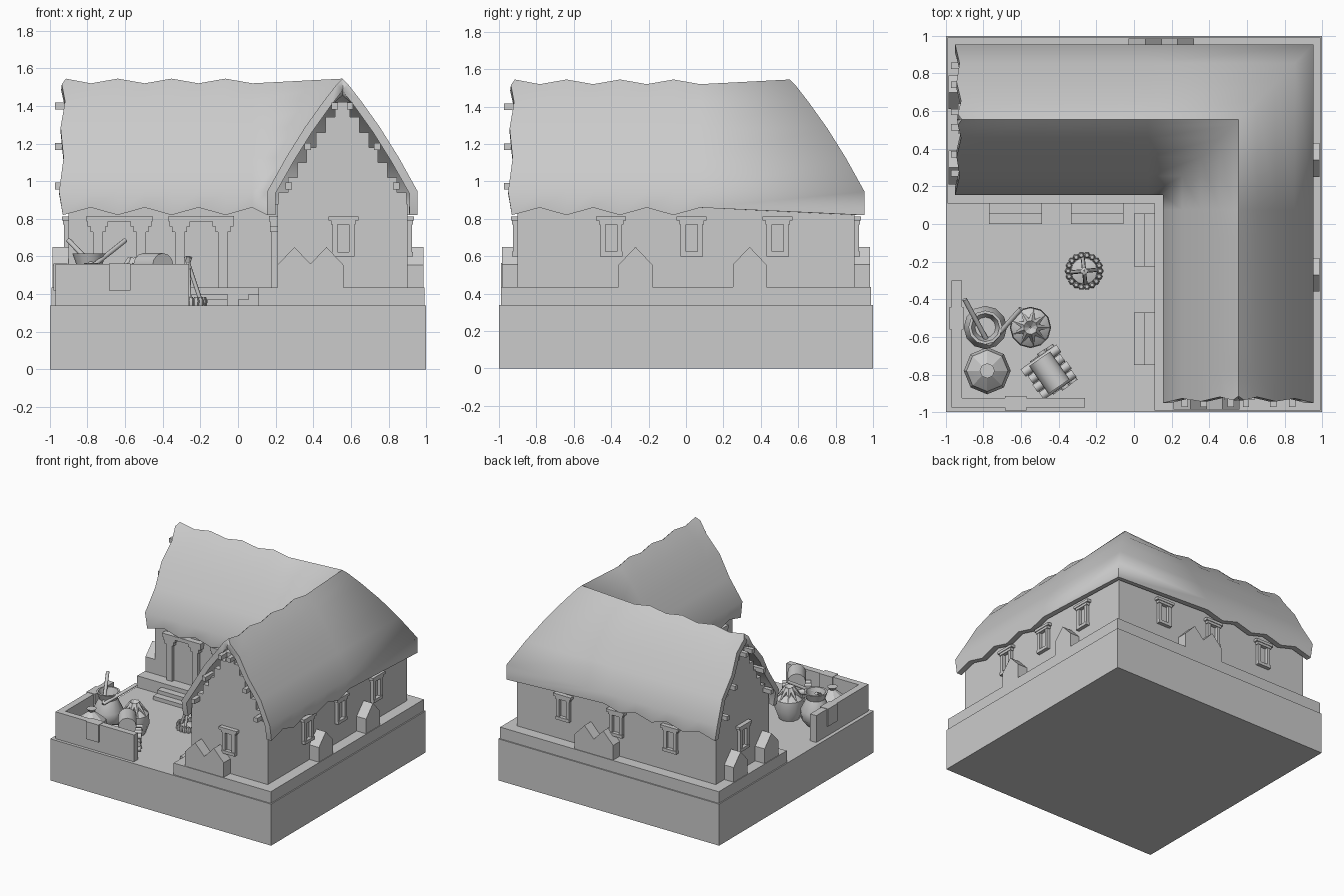
import bpy, bmesh, math, random
from mathutils import Vector, Matrix

random.seed(4)
cube = bpy.data.objects.get("Cube")
if cube:
    bpy.data.objects.remove(cube)

clay = bpy.data.materials.new("pale_grey")
clay.use_nodes = True
clay.diffuse_color = (0.6, 0.6, 0.6, 1)
clay.node_tree.nodes["Principled BSDF"].inputs["Base Color"].default_value = (0.6, 0.6, 0.6, 1)

# Quarter turns that place a part on each side of the house
FRONT, RIGHT, BACK, LEFT = 0, 1, 2, 3


def finish(name, bm, turn=0, smooth=None):
    bmesh.ops.recalc_face_normals(bm, faces=bm.faces)
    bm.transform(Matrix.Rotation(turn * math.pi / 2, 4, 'Z'))
    mesh = bpy.data.meshes.new(name)
    bm.to_mesh(mesh)
    bm.free()
    mesh.materials.append(clay)
    obj = bpy.data.objects.new(name, mesh)
    bpy.context.collection.objects.link(obj)
    if smooth:
        bpy.ops.object.select_all(action='DESELECT')
        obj.select_set(True)
        bpy.context.view_layer.objects.active = obj
        bpy.ops.object.shade_smooth_by_angle(angle=math.radians(smooth))
    return obj


def box(name, x, y, z, turn=0):
    """Box from (low, high) ranges on each axis."""
    bm = bmesh.new()
    size = Vector([r[1] - r[0] for r in (x, y, z)])
    mid = Vector([(r[1] + r[0]) / 2 for r in (x, y, z)])
    bmesh.ops.create_cube(bm, size=1, matrix=Matrix.Translation(mid) @ Matrix.Diagonal(size).to_4x4())
    return finish(name, bm, turn)


def upright(name, outline, near, far, turn=0):
    """Outline of (along, height) pushed outward from near to far."""
    bm = bmesh.new()
    face = bm.faces.new([bm.verts.new((u, -near, z)) for u, z in outline])
    new = bmesh.ops.extrude_face_region(bm, geom=[face])["geom"]
    bmesh.ops.translate(bm, vec=(0, near - far, 0), verts=[v for v in new if isinstance(v, bmesh.types.BMVert)])
    return finish(name, bm, turn)


def rod(name, a, b, r1, r2=None, sides=8):
    a, b = Vector(a), Vector(b)
    bm = bmesh.new()
    place = Matrix.Translation((a + b) / 2) @ (b - a).to_track_quat('Z', 'Y').to_matrix().to_4x4()
    bmesh.ops.create_cone(bm, cap_ends=True, segments=sides, radius1=r1,
                          radius2=r1 if r2 is None else r2, depth=(b - a).length, matrix=place)
    return finish(name, bm, smooth=50)


def lathe(name, x, y, profile, sides=12, smooth=40):
    bm = bmesh.new()
    rings = [[bm.verts.new((x + r * math.cos(k * math.tau / sides), y + r * math.sin(k * math.tau / sides), z))
              for k in range(sides)] for r, z in profile]
    for low, high in zip(rings, rings[1:]):
        for k in range(sides):
            n = (k + 1) % sides
            bm.faces.new((low[k], low[n], high[n], high[k]))
    bm.faces.new(rings[0])
    bm.faces.new(rings[-1])
    return finish(name, bm, smooth=smooth)


# Ground block and raised L-shaped plinth
FLOOR, SILL = 0.34, 0.435
box("ground_block", (-1, 1), (-1, 1), (0, FLOOR))
box("plinth_back", (-0.99, 0.99), (0.11, 0.99), (FLOOR, SILL))
box("plinth_side", (0.11, 0.99), (-0.99, 0.11), (FLOOR, SILL))

# House walls
box("wall_back_wing", (-0.9, 0.9), (0.21, 0.9), (SILL, 0.88))
box("wall_side_wing", (0.21, 0.9), (-0.9, 0.21), (SILL, 0.88))


# Windows, doors, buttresses and gables
def window(u, wall, turn):
    for side in (-1, 1):
        c = u + side * 0.045
        box("window_jamb", (c - 0.014, c + 0.014), (-wall - 0.025, -wall), (0.62, 0.78), turn)
    box("window_sill", (u - 0.06, u + 0.06), (-wall - 0.03, -wall), (0.6, 0.625), turn)
    box("window_cap", (u - 0.065, u + 0.065), (-wall - 0.03, -wall), (0.77, 0.79), turn)
    box("window_lintel", (u - 0.08, u + 0.08), (-wall - 0.035, -wall), (0.79, 0.812), turn)


def door(u, turn):
    wall = -0.21
    for side in (-1, 1):
        c = u + side * 0.115
        box("door_post", (c - 0.025, c + 0.025), (-wall - 0.035, -wall), (SILL, 0.79), turn)
        for w, z in ((0.04, 0.73), (0.055, 0.76)):
            box("door_bracket", (c - w, c + w), (-wall - 0.04, -wall), (z, z + 0.03), turn)
    box("door_lintel", (u - 0.175, u + 0.175), (-wall - 0.045, -wall), (0.785, 0.815), turn)
    box("door_panel", (u - 0.09, u + 0.09), (-wall - 0.008, -wall), (SILL, 0.785), turn)
    for reach, top in ((0.11, 0.37), (0.055, 0.4)):
        box("door_step", (u - 0.14, u + 0.14), (0.11 - reach, 0.11), (FLOOR, top), turn)


def buttress(u, turn):
    upright("buttress", [(u - 0.09, SILL), (u + 0.09, SILL), (u + 0.09, 0.555), (u, 0.65), (u - 0.09, 0.555)],
            0.9, 0.985, turn)


def gable(u, turn):
    half = []
    for i in range(7):
        w, z = 0.34 - 0.05 * i, 0.86 + 0.08 * i
        half += [(w, z), (w, z + 0.08)]
    upright("stepped_gable", [(u + w, z) for w, z in half] + [(u - w, z) for w, z in reversed(half)],
            0.85, 0.9, turn)
    for w, z in ((0.285, 0.975), (0.185, 1.185), (0.04, 1.4)):
        for side in (-1, 1):
            c = u + side * w
            box("purlin_end", (c - 0.017, c + 0.017), (-0.972, -0.85), (z - 0.018, z + 0.018), turn)


RIDGE = 0.555
for turn, windows, stones in ((FRONT, [0.56], [0.30, 0.47]), (RIGHT, [-0.4, 0.03, 0.49], [-0.27, 0.34]),
                              (BACK, [-0.47, 0.01, 0.5], [-0.06, -0.23]), (LEFT, [-0.56], [-0.7, -0.3])):
    for u in windows:
        window(u, 0.9, turn)
    for u in stones:
        buttress(u, turn)
for u, turn in ((-0.63, FRONT), (-0.195, FRONT), (0.085, LEFT), (0.61, LEFT)):
    door(u, turn)
gable(RIDGE, FRONT)
gable(-RIDGE, LEFT)

# Thatched roof: one section swept along both wings and mitred at the corner
half = [(0.0, 1.545), (0.03, 1.515), (0.1, 1.425), (0.2, 1.285), (0.3, 1.125), (0.4, 0.945), (0.4, 0.82)]
section = [(-d, z) for d, z in reversed(half[1:])] + half
STATIONS = 8


def roof_point(i, j, swap):
    d, z = section[j]
    if i == STATIONS:
        along = RIDGE + d
    else:
        along = -0.925 + 0.143 * i
        if abs(d) < 0.05:
            z -= 0.025 * (i % 2)
        if z < 0.9:
            z += 0.04 * (i % 2)
        if i == 0:
            along += 0.01 * (-1) ** j - 0.04 * abs(d)
    across = RIDGE + d
    return (across, along, z) if swap else (along, across, z)


bm = bmesh.new()
rows = [[bm.verts.new(roof_point(i, j, False)) for j in range(len(section))] for i in range(STATIONS + 1)]
rows += [[bm.verts.new(roof_point(i, j, True)) for j in range(len(section))] for i in reversed(range(STATIONS))]
for a, b in zip(rows, rows[1:]):
    for j in range(len(section) - 1):
        bm.faces.new((a[j], b[j], b[j + 1], a[j + 1]))
roof = finish("thatched_roof", bm)
# Outer faces must look upward before thickening inward
if sum(p.normal.z * p.area for p in roof.data.polygons) < 0:
    roof.data.flip_normals()
shell = roof.modifiers.new("thickness", 'SOLIDIFY')
shell.thickness = 0.045
shell.offset = -1
bpy.ops.object.select_all(action='DESELECT')
roof.select_set(True)
bpy.context.view_layer.objects.active = roof
bpy.ops.object.modifier_apply(modifier="thickness")
bpy.ops.object.shade_smooth_by_angle(angle=math.radians(84))

# Low yard wall with pilasters
box("yard_wall_front", (-0.97, -0.26), (-0.975, -0.925), (FLOOR, 0.56))
box("yard_wall_side", (-0.97, -0.915), (-0.925, -0.3), (FLOOR, 0.56))
box("yard_pilaster_front", (-0.685, -0.57), (-0.99, -0.915), (0.42, 0.563))
box("yard_pilaster_side", (-0.98, -0.905), (-0.56, -0.44), (0.42, 0.563))

# Cooking pot with two ladles
lathe("cooking_pot", -0.79, -0.55, [(0.06, FLOOR), (0.11, 0.4), (0.115, 0.47), (0.07, 0.56), (0.09, 0.615),
                                    (0.075, 0.615), (0.055, 0.55)])
rod("ladle_left", (-0.77, -0.64, 0.55), (-0.9, -0.4, 0.685), 0.013)
rod("ladle_right", (-0.77, -0.64, 0.55), (-0.6, -0.45, 0.685), 0.013)

# Basket heaped with roots
lathe("basket", -0.55, -0.55, [(0.08, FLOOR), (0.11, 0.42), (0.105, 0.5), (0.07, 0.53), (0.02, 0.55)])
for k in range(9):
    a = k * math.tau / 9
    c, s = math.cos(a), math.sin(a)
    rod("root", (-0.55 + 0.02 * c, -0.55 + 0.02 * s, 0.58), (-0.55 + 0.1 * c, -0.55 + 0.1 * s, 0.5), 0.024, 0.004, 6)

# Tied sack
lathe("sack", -0.78, -0.78, [(0.09, FLOOR), (0.125, 0.4), (0.11, 0.47), (0.05, 0.52), (0.02, 0.54), (0.04, 0.565)], 8, 25)

# Firewood stack with a short cask on top
mid = Vector((-0.45, -0.79, 0))
along, across = Vector((0.57, -0.82, 0)), Vector((0.82, 0.57, 0))
for layer in range(3):
    a, b = (along, across) if layer % 2 else (across, along)
    for k in (-1.5, -0.5, 0.5, 1.5):
        c = mid + b * k * 0.052 + Vector((0, 0, 0.365 + 0.05 * layer))
        reach = random.uniform(0.1, 0.12)
        rod("firewood", c - a * reach, c + a * reach, 0.024)
cask = mid + Vector((0, 0, 0.55))
rod("cask", cask - along * 0.09, cask + along * 0.09, 0.068, sides=12)

# Fire ring with leaning logs
hearth = Vector((-0.265, -0.25, 0))
for k in range(18):
    a = k * math.tau / 18
    lathe("hearth_stone", hearth.x + 0.085 * math.cos(a), hearth.y + 0.085 * math.sin(a),
          [(0.015, FLOOR), (0.018, 0.365), (0.01, 0.385)], 6)
for k in range(4):
    a = k * math.pi / 2 + 0.1
    foot = hearth + Vector((0.075 * math.cos(a), 0.075 * math.sin(a), FLOOR))
    rod("leaning_log", foot, hearth + Vector((-0.012 * math.cos(a), -0.012 * math.sin(a), 0.6)), 0.011)
lathe("ember_bed", hearth.x, hearth.y, [(0.08, FLOOR), (0.07, 0.36), (0.02, 0.375)])
